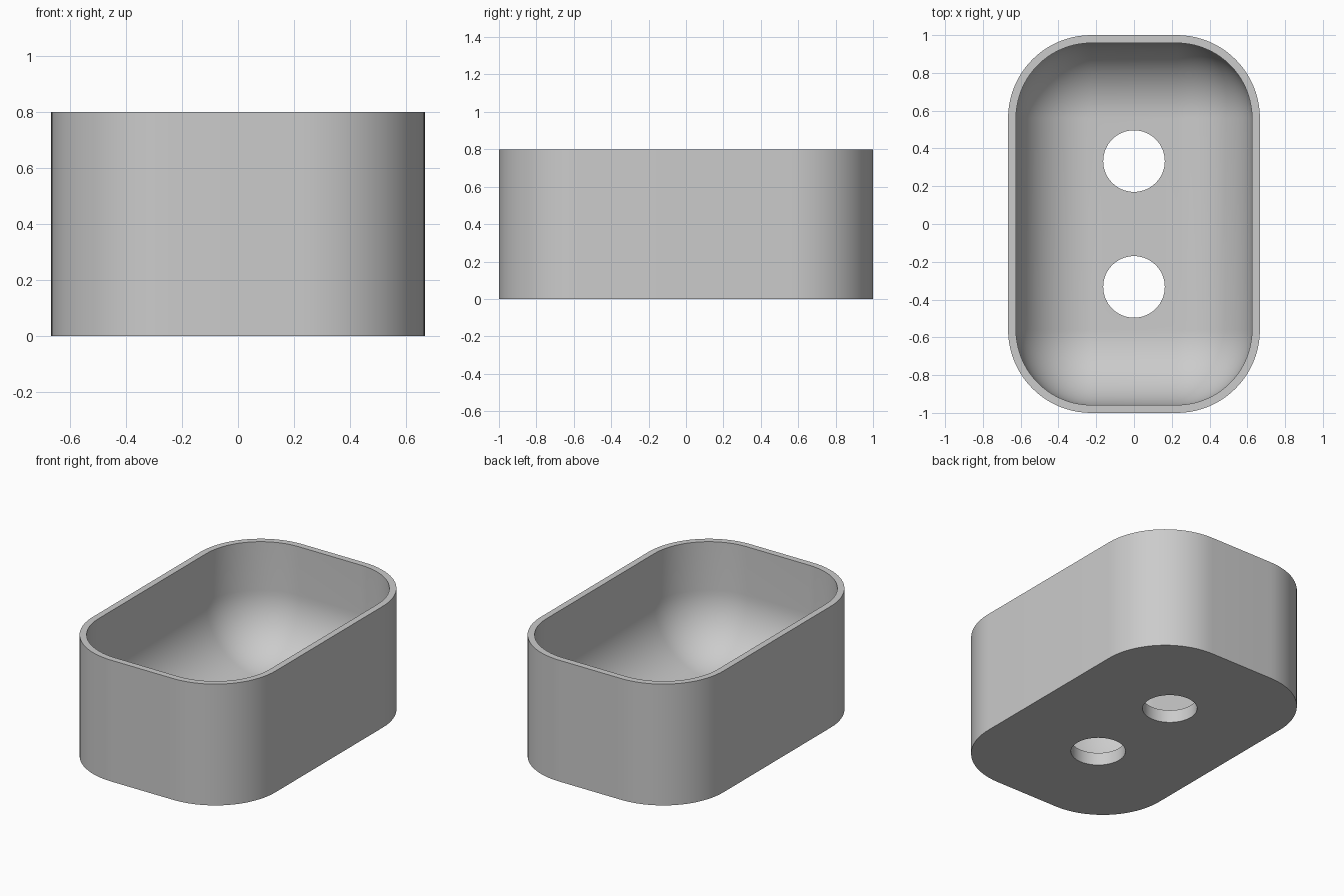
import bpy, bmesh, math

cube = bpy.data.objects.get("Cube")
if cube:
    bpy.data.objects.remove(cube, do_unlink=True)

HALF_X, HALF_Y, HEIGHT = 0.6667, 1.0, 0.8
WALL, FLOOR = 0.042, 0.083
CORNER = 0.44
FILLET = CORNER - WALL
HOLE_RADIUS, HOLE_Y = 0.163, 0.333
STEPS = 20

grey = bpy.data.materials.new("plain grey")
grey.use_nodes = True
grey.diffuse_color = (0.6, 0.6, 0.6, 1)
grey.node_tree.nodes["Principled BSDF"].inputs["Base Color"].default_value = (0.6, 0.6, 0.6, 1)


def ring(bm, inset, z):
    """Rounded rectangle loop, shrunk by inset, at height z."""
    r = CORNER - inset
    cx, cy = HALF_X - CORNER, HALF_Y - CORNER
    verts = []
    for quadrant, (sx, sy) in enumerate([(1, 1), (-1, 1), (-1, -1), (1, -1)]):
        for i in range(STEPS + 1):
            a = math.pi / 2 * (quadrant + i / STEPS)
            verts.append(bm.verts.new((sx * cx + r * math.cos(a), sy * cy + r * math.sin(a), z)))
    return verts


# Tray: outer wall, rim, inner wall and rounded transition to the floor
profile = [(0, 0), (0, HEIGHT), (WALL, HEIGHT)]
for i in range(STEPS + 1):
    a = math.pi / 2 * i / STEPS
    profile.append((WALL + FILLET * (1 - math.cos(a)), FLOOR + FILLET * (1 - math.sin(a))))

bm = bmesh.new()
rings = [ring(bm, inset, z) for inset, z in profile]
for low, high in zip(rings, rings[1:]):
    for i in range(len(low)):
        j = (i + 1) % len(low)
        bm.faces.new((low[i], low[j], high[j], high[i]))
bm.faces.new(reversed(rings[0]))
bm.faces.new(rings[-1])
bmesh.ops.remove_doubles(bm, verts=bm.verts, dist=0.0001)
bmesh.ops.recalc_face_normals(bm, faces=bm.faces)
mesh = bpy.data.meshes.new("tray")
bm.to_mesh(mesh)
bm.free()
mesh.materials.append(grey)
tray = bpy.data.objects.new("tray", mesh)
bpy.context.collection.objects.link(tray)

# Two drain holes through the floor
for side in (-1, 1):
    bpy.ops.mesh.primitive_cylinder_add(vertices=64, radius=HOLE_RADIUS, depth=0.4,
                                        location=(0, side * HOLE_Y, 0))
    cutter = bpy.context.object
    cutter.name = "hole_cutter"
    cutter.hide_render = True
    cut = tray.modifiers.new("drain hole", 'BOOLEAN')
    cut.operation = 'DIFFERENCE'
    cut.solver = 'EXACT'
    cut.object = cutter
    bpy.ops.object.select_all(action='DESELECT')
    tray.select_set(True)
    bpy.context.view_layer.objects.active = tray
    bpy.ops.object.modifier_apply(modifier=cut.name)
    bpy.data.objects.remove(cutter, do_unlink=True)

bpy.ops.object.shade_smooth_by_angle(angle=math.radians(30))
